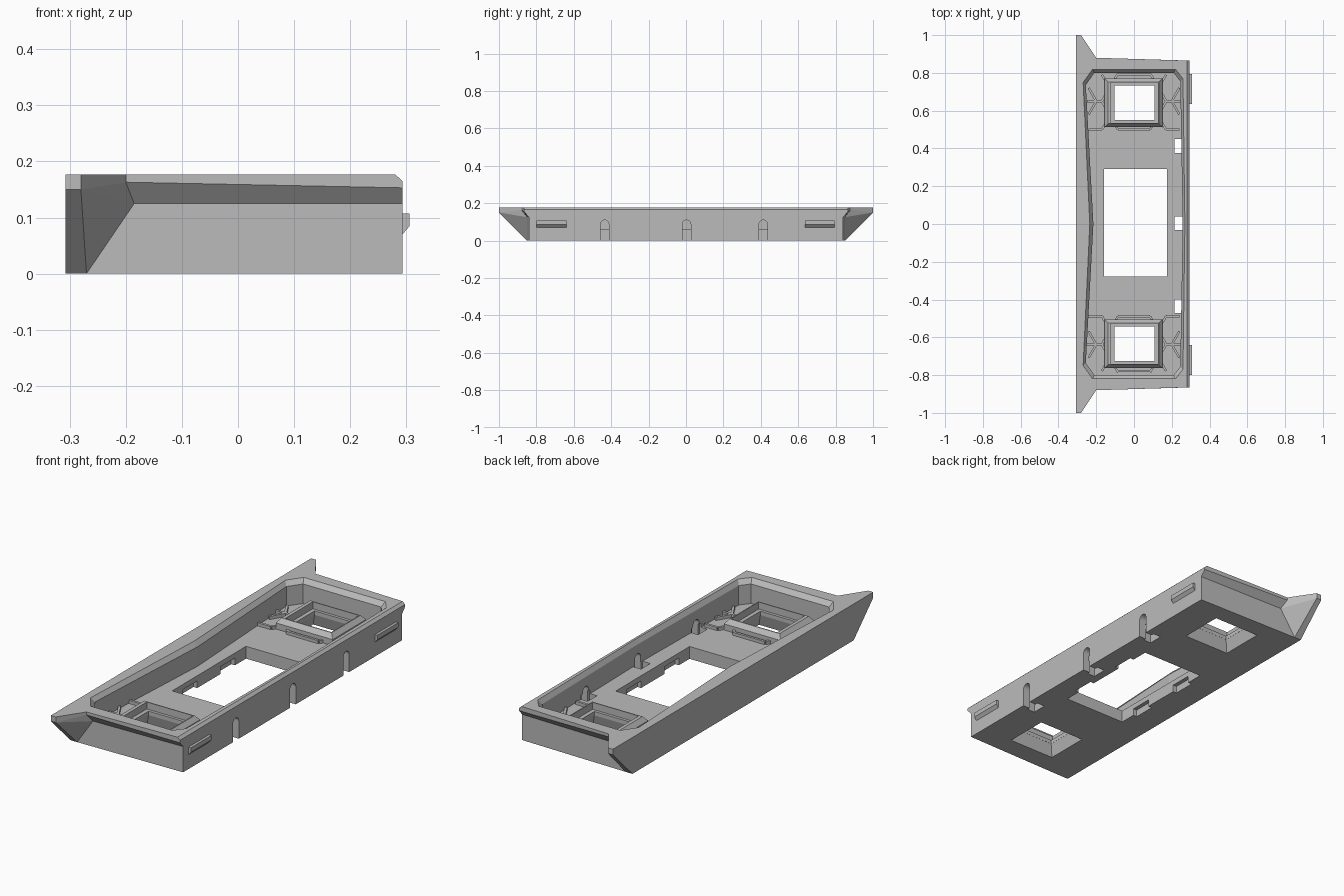
import bpy, bmesh, math

if "Cube" in bpy.data.objects:
    bpy.data.objects.remove(bpy.data.objects["Cube"])

grey = bpy.data.materials.new("light_grey")
grey.diffuse_color = (0.5, 0.5, 0.5, 1)
grey.use_nodes = True
grey.node_tree.nodes["Principled BSDF"].inputs["Base Color"].default_value = grey.diffuse_color


def finish(name, bm):
    bmesh.ops.recalc_face_normals(bm, faces=bm.faces)
    me = bpy.data.meshes.new(name)
    bm.to_mesh(me)
    bm.free()
    me.materials.append(grey)
    ob = bpy.data.objects.new(name, me)
    bpy.context.collection.objects.link(ob)
    return ob


def loft(name, rings, ring_shaped=False):
    """Skin equal-length loops; capped, or closed into a hollow frame."""
    bm = bmesh.new()
    loops = [[bm.verts.new(p) for p in r] for r in rings]
    n = len(loops[0])
    pairs = list(zip(loops, loops[1:]))
    if ring_shaped:
        pairs.append((loops[-1], loops[0]))
    else:
        bm.faces.new(loops[0])
        bm.faces.new(loops[-1])
    for a, b in pairs:
        for i in range(n):
            j = (i + 1) % n
            bm.faces.new((a[i], a[j], b[j], b[i]))
    return finish(name, bm)


def rect(cx, cy, hx, hy, z):
    return [(cx - hx, cy - hy, z), (cx + hx, cy - hy, z),
            (cx + hx, cy + hy, z), (cx - hx, cy + hy, z)]


def box(name, x0, x1, y0, y1, z0, z1):
    c = ((x0 + x1) / 2, (y0 + y1) / 2, (x1 - x0) / 2, (y1 - y0) / 2)
    return loft(name, [rect(*c, z0), rect(*c, z1)])


def apply_mod(ob, kind, **settings):
    m = ob.modifiers.new(kind.title(), kind)
    for k, v in settings.items():
        setattr(m, k, v)
    bpy.context.view_layer.objects.active = ob
    bpy.ops.object.modifier_apply(modifier=m.name)


def cut(ob, cutter):
    apply_mod(ob, 'BOOLEAN', operation='DIFFERENCE', solver='EXACT', object=cutter)
    bpy.data.objects.remove(cutter)


# Tray body: one half with overhanging lip and pointed wing, then mirrored
pts = [(-.307, .85, 0), (-.27, .85, 0), (.293, .84, 0),
       (-.307, 1, .15), (-.28, 1, .15), (-.185, .85, .125), (.293, .84, .125),
       (-.2, .88, .163), (.293, .865, .153),
       (-.307, 1, .177), (-.28, 1, .177), (-.2, .88, .177), (.28, .865, .177), (.293, .865, .165),
       (-.307, 0, 0), (.293, 0, 0), (-.307, 0, .177), (.28, 0, .177), (.293, 0, .165)]
faces = [(0, 1, 4, 3), (1, 5, 4), (4, 5, 7), (1, 2, 6, 5), (5, 6, 8, 7), (3, 4, 10, 9),
         (4, 7, 11, 10), (7, 8, 13, 12, 11), (14, 15, 2, 1, 0), (14, 0, 3, 9, 16),
         (15, 18, 13, 8, 6, 2), (18, 17, 12, 13), (16, 9, 10, 11, 12, 17)]
bm = bmesh.new()
vs = [bm.verts.new(p) for p in pts]
for f in faces:
    bm.faces.new([vs[i] for i in f])
body = finish("tray_body", bm)
apply_mod(body, 'MIRROR', use_axis=(False, True, False))


# Cavity with bevelled rim and a left wall that bows inward
def outline(half, z):
    return [(x, y, z) for x, y in half] + [(x, -y, z) for x, y in half[::-1] if y > 0]


rim = [(-.235, 0), (-.27, .75), (-.22, .82), (.22, .82), (.26, .77), (.27, 0)]
wall = [(-.215, 0), (-.255, .735), (-.21, .8), (.21, .8), (.245, .755), (.258, 0)]
cut(body, loft("cavity_cutter", [outline(wall, .06), outline(wall, .155), outline(rim, .178),
                                 outline(rim, .2)]))

# Central window with shallow recesses underneath
cut(body, box("window_cutter", -.16, .175, -.277, .29, -.02, .1))
for y in (-.14, .15):
    for x0, x1 in ((-.18, -.15), (.165, .195)):
        cut(body, box("recess_cutter", x0, x1, y - .055, y + .055, -.02, .035))

# Arched slots in the right wall, with notches through the floor
arch = [(-.0225, -.02), (.0225, -.02)] + [
    (.0225 * math.cos(math.pi * i / 10), .087 + .0225 * math.sin(math.pi * i / 10)) for i in range(11)]
for y in (-.435, .003, .413):
    cut(body, loft("slot_cutter", [[(x, y + a, z) for a, z in arch] for x in (.235, .32)]))
    cut(body, box("notch_cutter", .215, .2565, y - .036, y + .036, -.02, .08))

# Socket frames around square openings
profile = [(.153, .129, .059), (.153, .129, .09), (.135, .111, .112), (.124, .106, .112),
           (.124, .106, .078), (.105, .092, .078), (.105, .092, .059)]
for side, yc in (("back", .642), ("front", -.634)):
    cut(body, loft("socket_cutter", [rect(.003, yc, .125, .11, -.001), rect(.003, yc, .105, .092, .061)]))
    loft(side + "_socket_frame", [rect(-.003 if i < 3 else .003, yc, *p) for i, p in enumerate(profile)], True)

# Hexagonal ribs on the floor around each socket
half_ribs = [(.17, .65, .085, .5), (.17, .65, .25, .65), (.17, .65, .085, .797),
             (.17, .5, .24, .5), (.17, .5, .14, .55), (.17, .79, .14, .74),
             (.24, .72, .2, .65), (.24, .58, .2, .65)]
ribs = [(s * a, b, s * c, d) for a, b, c, d in half_ribs for s in (1, -1)]
ribs += [(-.085, .5, .085, .5), (-.085, .79, .085, .79)]
for side, s in (("back", 1), ("front", -1)):
    bm = bmesh.new()
    for x0, y0, x1, y1 in ribs:
        y0, y1 = s * y0 - (s < 0) * -.012, s * y1 - (s < 0) * -.012
        d = math.hypot(x1 - x0, y1 - y0)
        nx, ny = -(y1 - y0) / d * .006, (x1 - x0) / d * .006
        base = [(x0 + nx, y0 + ny), (x0 - nx, y0 - ny), (x1 - nx, y1 - ny), (x1 + nx, y1 + ny)]
        lo, hi = ([bm.verts.new((x, y, z)) for x, y in base] for z in (.059, .075))
        bm.faces.new(lo)
        bm.faces.new(hi)
        for i in range(4):
            j = (i + 1) % 4
            bm.faces.new((lo[i], lo[j], hi[j], hi[i]))
    finish(side + "_floor_ribs", bm)

# Snap tabs on the right wall
tab = [(.29, .07), (.293, .07), (.306, .085), (.306, .107), (.29, .107)]
for side, y in (("back", .715), ("front", -.72)):
    loft(side + "_snap_tab", [[(x, y + e, z) for x, z in tab] for e in (-.08, .08)])
